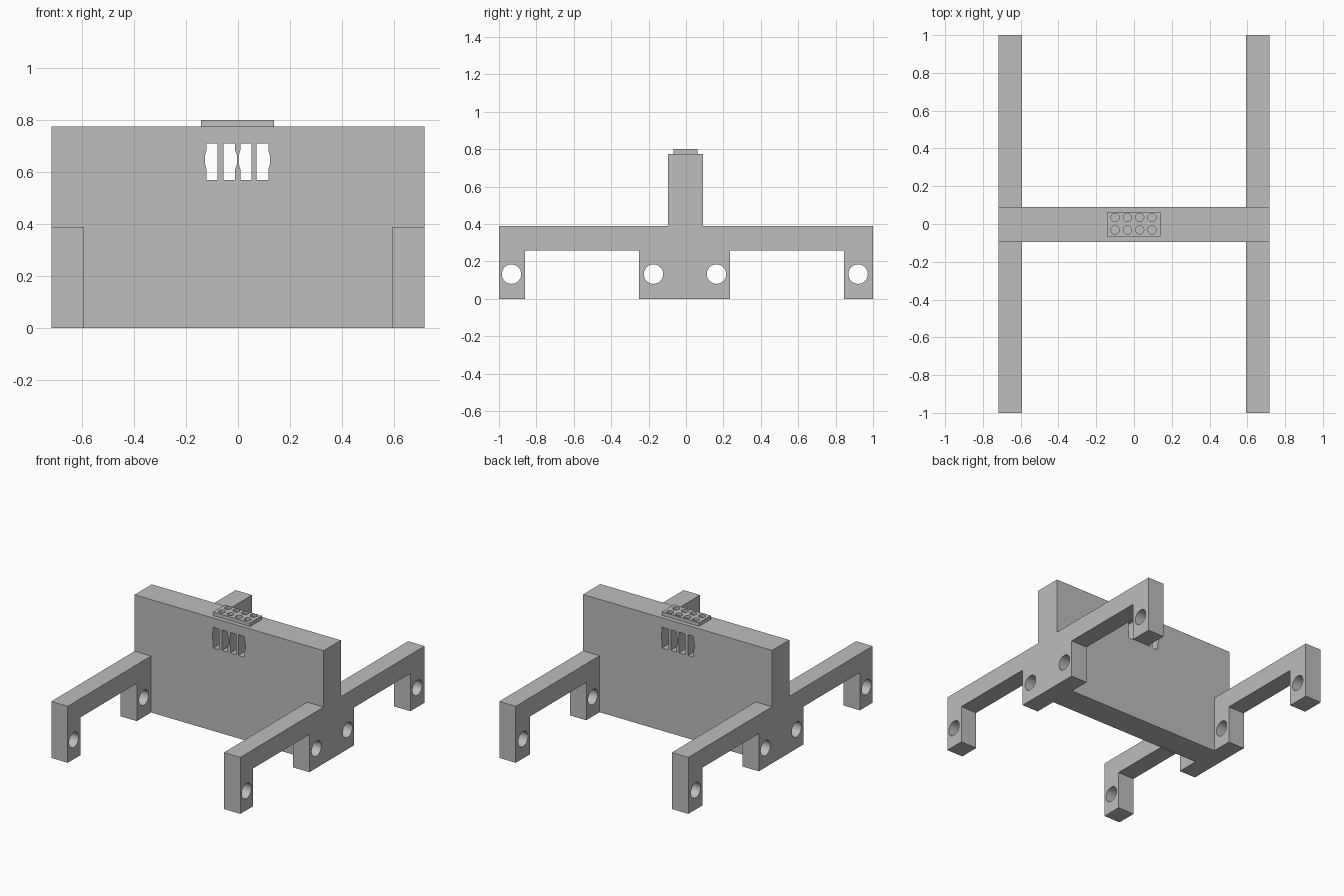
import bpy
import bmesh
from mathutils import Matrix, Vector

old = bpy.data.objects.get("Cube")
if old:
    bpy.data.objects.remove(old, do_unlink=True)

grey = bpy.data.materials.new("plain grey")
grey.use_nodes = True
COLOUR = (0.51, 0.51, 0.51, 1)
grey.diffuse_color = COLOUR
grey.node_tree.nodes["Principled BSDF"].inputs["Base Color"].default_value = COLOUR

WIDTH, INNER = 0.718, 0.593
BOARD_TOP, CAP_TOP = 0.775, 0.80


def prism(bm, points, start, end):
    """Extrude a closed outline of 3D points from start to end offset."""
    face = bm.faces.new([bm.verts.new(Vector(p) + Vector(start)) for p in points])
    moved = bmesh.ops.extrude_face_region(bm, geom=[face])["geom"]
    verts = [g for g in moved if isinstance(g, bmesh.types.BMVert)]
    bmesh.ops.translate(bm, verts=verts, vec=Vector(end) - Vector(start))


def box(bm, x0, x1, y0, y1, z0, z1):
    prism(bm, [(x0, y0, 0), (x1, y0, 0), (x1, y1, 0), (x0, y1, 0)], (0, 0, z0), (0, 0, z1))


def cylinder(bm, centre, radius, depth, axis):
    turn = Vector((0, 0, 1)).rotation_difference(Vector(axis)).to_matrix().to_4x4()
    bmesh.ops.create_cone(bm, cap_ends=True, segments=32, radius1=radius, radius2=radius,
                          depth=depth, matrix=Matrix.Translation(centre) @ turn)


def finish(name, bm):
    bmesh.ops.recalc_face_normals(bm, faces=bm.faces[:])
    mesh = bpy.data.meshes.new(name)
    bm.to_mesh(mesh)
    bm.free()
    mesh.materials.append(grey)
    obj = bpy.data.objects.new(name, mesh)
    bpy.context.collection.objects.link(obj)
    return obj


def cut(obj, cutter):
    """Subtract the cutter, apply the result and remove the cutter."""
    cutter.hide_render = True
    mod = obj.modifiers.new("cut", "BOOLEAN")
    mod.operation, mod.solver, mod.object = "DIFFERENCE", "EXACT", cutter
    bpy.ops.object.select_all(action="DESELECT")
    bpy.context.view_layer.objects.active = obj
    obj.select_set(True)
    bpy.ops.object.modifier_apply(modifier=mod.name)
    bpy.data.objects.remove(cutter, do_unlink=True)
    bpy.ops.object.shade_smooth_by_angle(angle=0.6)


# Centre board with four shaped slots
bm = bmesh.new()
box(bm, -INNER, INNER, -0.096, 0.091, 0, BOARD_TOP)
board = finish("centre_board", bm)
bm = bmesh.new()
LOW, HIGH = 0.569, 0.711
for flat, edge, bulge in ((-0.079, -0.121, -0.128), (-0.055, -0.011, -0.003),
                          (0.052, 0.009, 0.002), (0.071, 0.117, 0.124)):
    outline = [(flat, LOW), (edge, LOW), (edge, 0.61), (bulge, 0.635),
               (bulge, 0.66), (edge, 0.685), (edge, HIGH), (flat, HIGH)]
    prism(bm, [(x, 0, z) for x, z in outline], (0, -0.2, 0), (0, 0.2, 0))
cut(board, finish("slot_cutter", bm))

# Side frames: legs, beams and board end in one profile, with round holes
profile = [(-1, 0), (-0.861, 0), (-0.861, 0.259), (-0.251, 0.259), (-0.251, 0),
           (0.235, 0), (0.235, 0.259), (0.845, 0.259), (0.845, 0), (1, 0),
           (1, 0.388), (0.091, 0.388), (0.091, BOARD_TOP), (-0.096, BOARD_TOP),
           (-0.096, 0.388), (-1, 0.388)]
for name, side in (("left_frame", 1), ("right_frame", -1)):
    bm = bmesh.new()
    prism(bm, [(0, y, z) for y, z in profile], (side * INNER, 0, 0), (side * WIDTH, 0, 0))
    frame = finish(name, bm)
    bm = bmesh.new()
    for y in (-0.933, -0.174, 0.163, 0.92):
        cylinder(bm, (side * 0.65, y, 0.132), 0.052, 0.4, (1, 0, 0))
    cut(frame, finish("hole_cutter", bm))

# Top plate with two rows of shallow round sockets
bm = bmesh.new()
box(bm, -0.142, 0.139, -0.067, 0.061, BOARD_TOP, CAP_TOP)
plate = finish("top_plate", bm)
bm = bmesh.new()
for column in range(4):
    for y in (-0.031, 0.035):
        cylinder(bm, (-0.1 + column * 0.065, y, CAP_TOP), 0.022, 0.036, (0, 0, 1))
cut(plate, finish("socket_cutter", bm))
